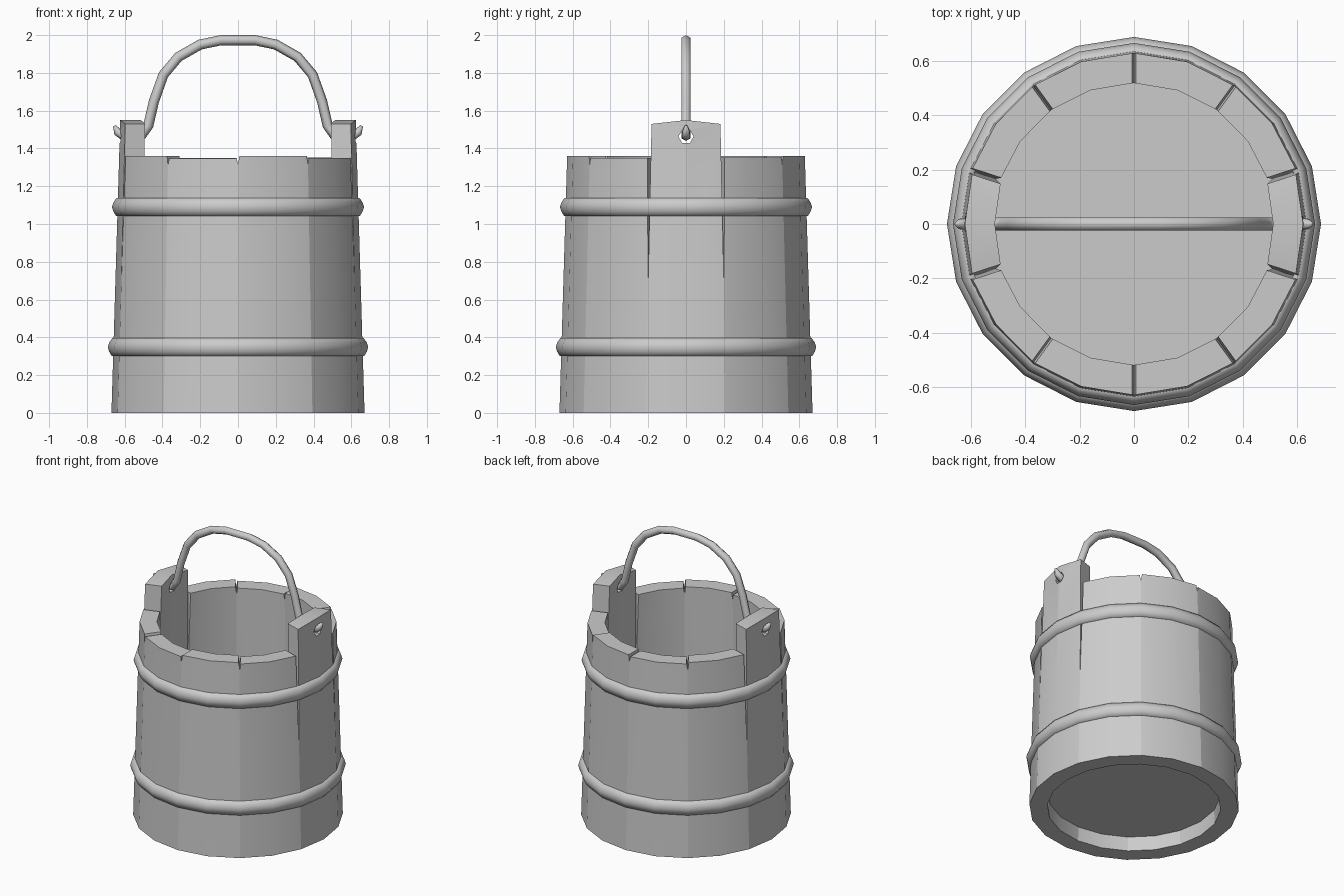
import bpy, bmesh, math
from mathutils import Vector

if "Cube" in bpy.data.objects:
    bpy.data.objects.remove(bpy.data.objects["Cube"])

def make_object(name, bm, smooth=True):
    bmesh.ops.recalc_face_normals(bm, faces=bm.faces)
    for f in bm.faces:
        f.smooth = smooth
    me = bpy.data.meshes.new(name)
    bm.to_mesh(me)
    bm.free()
    ob = bpy.data.objects.new(name, me)
    bpy.context.collection.objects.link(ob)
    return ob

def sweep(bm, rings, closed):
    """Skin a list of equal vertex rings; cap the ends when open."""
    n = len(rings[0])
    count = len(rings) if closed else len(rings) - 1
    for i in range(count):
        a, b = rings[i], rings[(i + 1) % len(rings)]
        for j in range(n):
            k = (j + 1) % n
            bm.faces.new((a[j], a[k], b[k], b[j]))
    if not closed:
        bm.faces.new(rings[0])
        bm.faces.new(rings[-1])

def outer(z): return 0.67 - 0.03 * z
def inner(z): return 0.555 - 0.027 * z

# Staves: ten 36-degree boards, two facets each, split by tapering gaps at the top
tops = [1.54, 1.352, 1.36, 1.35, 1.36, 1.54, 1.36, 1.348, 1.36, 1.35]
ears = (0, 5)
bm = bmesh.new()
for i, top in enumerate(tops):
    cols = []
    for side in (-1, 0, 1):
        a = math.radians(36 * i + 18 * side)
        deep = i in ears or (i + side) % 10 in ears
        split = 0.67 if deep else 1.31
        peak = top
        if i in ears:
            peak = 1.55 if side == 0 else 1.53
        gap = (0.011 if deep else 0.007) * -side
        shift = Vector((-math.sin(a), math.cos(a), 0)) * gap
        radial = Vector((math.cos(a), math.sin(a), 0))
        col = []
        for z, s in ((0, 0), (split, 0), (peak, 1)):
            col.append([bm.verts.new(radial * r(z) + shift * s + Vector((0, 0, z)))
                        for r in (outer, inner)])
        cols.append(col)
    for a, b in zip(cols, cols[1:]):
        for l in (0, 1):
            for k in (0, 1):
                bm.faces.new((a[l][k], b[l][k], b[l + 1][k], a[l + 1][k]))
        for l in (0, 2):
            bm.faces.new((a[l][0], b[l][0], b[l][1], a[l][1]))
    for c in (cols[0], cols[2]):
        bm.faces.new((c[1][0], c[2][0], c[2][1], c[1][1]))
bmesh.ops.remove_doubles(bm, verts=bm.verts, dist=0.0005)
staves = make_object("staves", bm)

# Holes through both raised staves
bpy.ops.mesh.primitive_cylinder_add(vertices=6, radius=0.04, depth=2,
                                    location=(0, 0, 1.463), rotation=(0, math.pi / 2, 0))
cutter = bpy.context.object
cutter.name = "hole_cutter"
cutter.hide_render = True
mod = staves.modifiers.new("holes", 'BOOLEAN')
mod.operation = 'DIFFERENCE'
mod.object = cutter
mod.solver = 'EXACT'
bpy.context.view_layer.objects.active = staves
bpy.ops.object.modifier_apply(modifier=mod.name)
bpy.data.objects.remove(cutter)

# Shade smooth inside each stave, sharp between staves
bm = bmesh.new()
bm.from_mesh(staves.data)
for e in bm.edges:
    ang = e.calc_face_angle(3.0)
    mid = (e.verts[0].co + e.verts[1].co) / 2
    deg = math.degrees(math.atan2(mid.y, mid.x)) / 36
    e.smooth = ang < 0.05 or (ang < 0.45 and abs(deg - round(deg)) < 0.03)
for f in bm.faces:
    f.smooth = True
bm.to_mesh(staves.data)
bm.free()

# Floor board, recessed from below
bpy.ops.mesh.primitive_cylinder_add(vertices=20, radius=0.555, depth=0.07,
                                    location=(0, 0, 0.135), rotation=(0, 0, math.pi / 2))
bpy.context.object.name = "floor_board"

# Hoops
for name, zc in (("lower_hoop", 0.348), ("upper_hoop", 1.09)):
    r = outer(zc)
    profile = [(r - 0.02, -0.048), (r + 0.008, -0.048), (r + 0.022, -0.025), (r + 0.03, 0),
               (r + 0.022, 0.025), (r + 0.006, 0.048), (r - 0.02, 0.048)]
    bm = bmesh.new()
    rings = []
    for i in range(20):
        a = i * math.tau / 20
        rings.append([bm.verts.new((p * math.cos(a), p * math.sin(a), zc + z)) for p, z in profile])
    sweep(bm, rings, True)
    make_object(name, bm)

# Handle: six-sided rod with hooked, tapering ends
half = [(0.09, 1.973, 0.027), (0.2, 1.95, 0.027), (0.315, 1.885, 0.027), (0.395, 1.79, 0.027),
        (0.445, 1.65, 0.027), (0.475, 1.52, 0.027), (0.51, 1.465, 0.027),
        (0.61, 1.467, 0.025), (0.637, 1.487, 0.022), (0.655, 1.52, 0.008)]
path = [(-x, z, r) for x, z, r in reversed(half)] + half
bm = bmesh.new()
rings = []
for i, (x, z, r) in enumerate(path):
    p, q = path[max(i - 1, 0)], path[min(i + 1, len(path) - 1)]
    t = Vector((q[0] - p[0], 0, q[1] - p[1])).normalized()
    n = Vector((-t.z, 0, t.x))
    ring = []
    for k in range(6):
        a = k * math.tau / 6
        ring.append(bm.verts.new(Vector((x, 0, z)) + n * r * math.cos(a)
                                 + Vector((0, r * math.sin(a), 0))))
    rings.append(ring)
sweep(bm, rings, False)
make_object("handle", bm)
